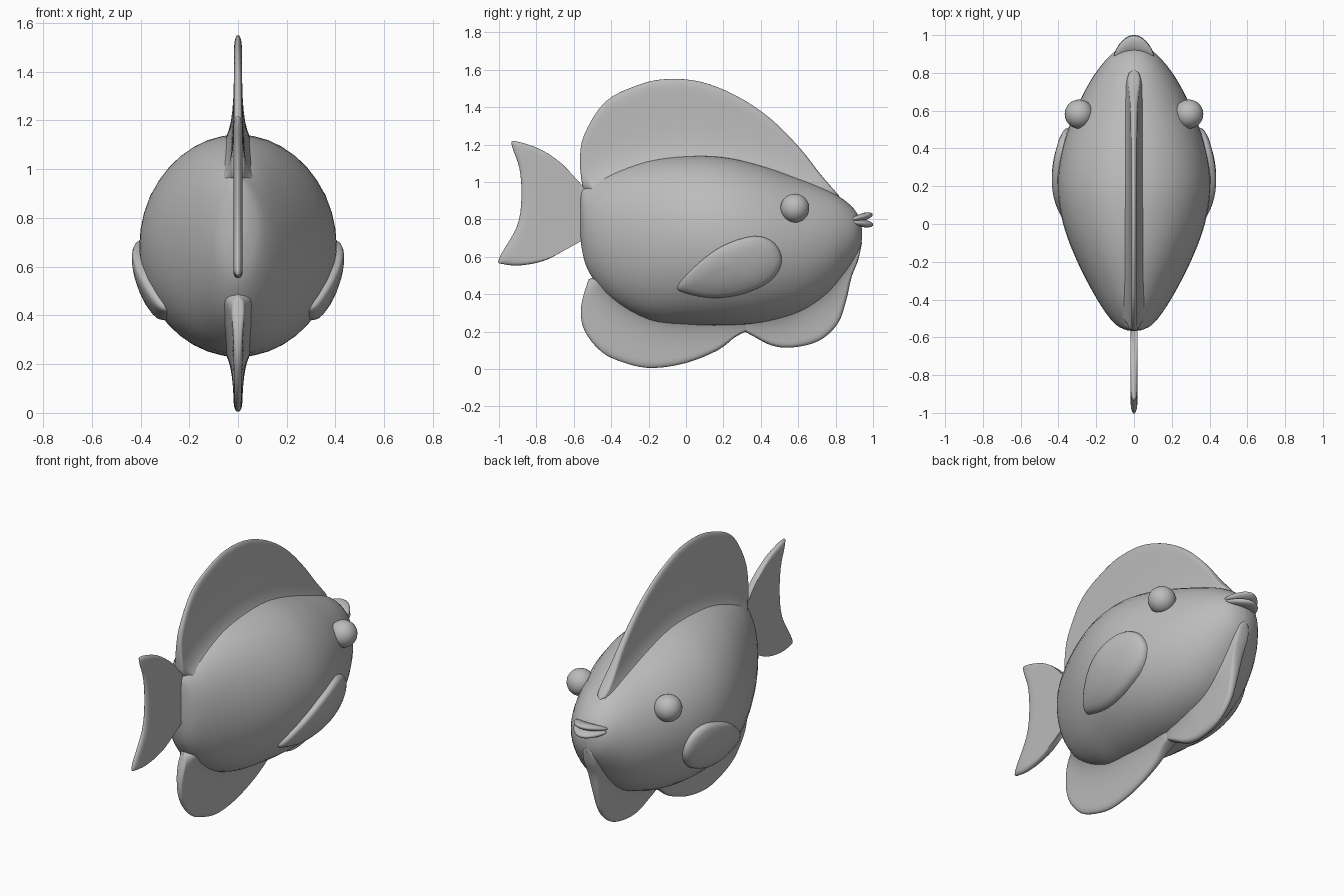
import bpy, bmesh, math

if "Cube" in bpy.data.objects:
    bpy.data.objects.remove(bpy.data.objects["Cube"])

grey = bpy.data.materials.new("soft grey")
grey.diffuse_color = (0.5, 0.5, 0.5, 1)
grey.use_nodes = True
grey.node_tree.nodes["Principled BSDF"].inputs["Base Color"].default_value = grey.diffuse_color


def finish(bm, name, angle=60):
    bmesh.ops.remove_doubles(bm, verts=bm.verts, dist=0.0004)
    bmesh.ops.recalc_face_normals(bm, faces=bm.faces)
    me = bpy.data.meshes.new(name)
    bm.to_mesh(me)
    bm.free()
    me.materials.append(grey)
    ob = bpy.data.objects.new(name, me)
    bpy.context.collection.objects.link(ob)
    bpy.ops.object.select_all(action='DESELECT')
    ob.select_set(True)
    bpy.context.view_layer.objects.active = ob
    bpy.ops.object.shade_smooth_by_angle(angle=math.radians(angle))
    return ob


def spline(pts, steps, closed=False):
    """Smooth curve through tuples of any length."""
    n, out = len(pts), []
    for i in range(n if closed else n - 1):
        pick = [(i + k) % n if closed else min(max(i + k, 0), n - 1) for k in (-1, 0, 1, 2)]
        a, b, c, d = (pts[k] for k in pick)
        for j in range(steps):
            t = j / steps
            out.append(tuple(0.5 * (2*q + (r - p)*t + (2*p - 5*q + 4*r - s)*t*t + (3*q - p - 3*r + s)*t**3)
                             for p, q, r, s in zip(a, b, c, d)))
    return out if closed else out + [pts[-1]]


def skin(bm, rows, wrap=False):
    """Join rows of vertices with quads."""
    for a, b in zip(rows, rows[1:]):
        m = len(a)
        for k in range(m if wrap else m - 1):
            bm.faces.new((a[k], a[(k + 1) % m], b[(k + 1) % m], b[k]))


# Body: stations of (y, top, bottom, half width)
BODY = spline([(-.565, .85, .77, 0), (-.56, .95, .66, .045), (-.52, .98, .52, .11),
               (-.4, 1.05, .37, .195), (-.2, 1.115, .26, .30), (0, 1.14, .235, .375),
               (.2, 1.135, .23, .405), (.4, 1.09, .245, .38), (.6, 1.02, .30, .31),
               (.75, .96, .395, .235), (.85, .90, .51, .165), (.91, .84, .60, .105),
               (.935, .78, .66, .05), (.942, .73, .71, 0)], 4)


def section(y):
    for a, b in zip(BODY, BODY[1:]):
        if a[0] <= y <= b[0]:
            t = (y - a[0]) / max(b[0] - a[0], 1e-6)
            return [p + (q - p) * t for p, q in zip(a, b)]
    return BODY[0]


def body_x(y, z):
    _, top, bot, w = section(y)
    v = (z - (top + bot) / 2) / ((top - bot) / 2)
    return w * math.sqrt(max(0, 1 - v * v))


bm = bmesh.new()
rows = []
for y, top, bot, w in BODY:
    ring = [2 * math.pi * k / 40 for k in range(40)]
    rows.append([bm.verts.new((max(w, 0) * math.cos(a), y, (top + bot) / 2 + (top - bot) / 2 * math.sin(a)))
                 for a in ring])
skin(bm, rows, True)
finish(bm, "body")


# Fins: rails of (root y, root z, edge y, edge z), flared into the body
def fin(name, rails, flare, core=0.016, steps=4):
    bm = bmesh.new()
    path = spline(rails, steps)
    n = len(path) - 1
    levels = [0, .06, .12, .2, .3, .42, .56, .7, .82, .9, .95, .98, .995, 1]
    for side in (-1, 1):
        rows = []
        for i, (y0, z0, y1, z1) in enumerate(path):
            k = min(1, min(i, n - i) / 4)
            end = math.sqrt(1 - (1 - k) ** 2)
            length = math.hypot(y1 - y0, z1 - z0)
            row = []
            for s in levels:
                r = max(0, (s - .88) / .12)
                t = (core + flare * math.exp(-s * length / .07)) * math.sqrt(max(0, 1 - r * r)) * end
                row.append(bm.verts.new((side * t, y0 + (y1 - y0) * s, z0 + (z1 - z0) * s)))
            rows.append(row)
        skin(bm, rows)
    finish(bm, name)


fin("dorsal_fin", [(-.50, .93, -.55, .95), (-.50, .96, -.567, 1.10), (-.47, .98, -.545, 1.25),
                   (-.40, 1.02, -.43, 1.43), (-.25, 1.07, -.25, 1.52), (-.1, 1.10, -.1, 1.55),
                   (.08, 1.11, .08, 1.535), (.25, 1.09, .27, 1.46), (.42, 1.05, .45, 1.34),
                   (.58, .99, .61, 1.18), (.70, .94, .72, 1.04), (.80, .89, .82, .925)], .045)
fin("anal_fin", [(-.47, .50, -.52, .48), (-.46, .47, -.56, .34), (-.43, .43, -.545, .21),
                 (-.36, .37, -.45, .09), (-.22, .30, -.32, .03), (-.1, .27, -.18, .005),
                 (.03, .26, 0, .032), (.17, .26, .17, .10), (.28, .26, .27, .175),
                 (.36, .27, .36, .215)], .045)
fin("pelvic_fin", [(.28, .26, .29, .215), (.37, .27, .36, .175), (.45, .28, .46, .125),
                   (.53, .30, .57, .115), (.62, .35, .71, .15), (.69, .39, .81, .24),
                   (.75, .43, .855, .36), (.81, .50, .885, .49), (.86, .57, .92, .58),
                   (.90, .66, .942, .68)], .045)
fin("tail_fin", [(-.50, .93, -.56, .96), (-.50, .92, -.64, 1.075), (-.50, .91, -.77, 1.17),
                 (-.50, .90, -.915, 1.218), (-.50, .89, -.93, 1.19), (-.50, .86, -.89, 1.07),
                 (-.50, .82, -.88, .91), (-.50, .79, -.905, .76), (-.50, .76, -1.0, .59),
                 (-.50, .74, -.975, .56), (-.50, .73, -.87, .555), (-.50, .72, -.73, .59),
                 (-.50, .71, -.57, .69)], 0, .018)

# Side fins: domed leaves that hug the body
LEAF = spline([(-.045, .44), (.05, .55), (.19, .655), (.36, .71), (.47, .675), (.512, .575),
               (.45, .47), (.30, .40), (.14, .38), (0, .405)], 4, True)
for side, label in ((-1, "left"), (1, "right")):
    bm = bmesh.new()
    rows = []
    for r, lift in ((1, -.03), (1, .004), (.985, .016), (.95, .025), (.85, .031), (.6, .035), (.3, .036), (0, .036)):
        row = []
        for y, z in LEAF:
            y, z = .25 + (y - .25) * r, .54 + (z - .54) * r
            row.append(bm.verts.new((side * (body_x(y, z) + lift), y, z)))
        rows.append(row)
    skin(bm, rows, True)
    finish(bm, label + "_side_fin")

    # Eyes
    bm = bmesh.new()
    bmesh.ops.create_uvsphere(bm, u_segments=28, v_segments=16, radius=.077)
    bmesh.ops.translate(bm, verts=bm.verts, vec=(side * .29, .582, .86))
    finish(bm, label + "_eye")

# Lips: flattened ellipsoids bent round the snout
for name, z, tilt, front in (("upper_lip", .815, .22, .952), ("lower_lip", .777, -.12, .955)):
    bm = bmesh.new()
    bmesh.ops.create_uvsphere(bm, u_segments=28, v_segments=14, radius=1)
    for v in bm.verts:
        x, y, h = v.co.x * .105, v.co.y * .046, v.co.z * .02
        y -= 5.5 * x * x
        v.co = (x, front + y, z + h + tilt * y)
    finish(bm, name)
